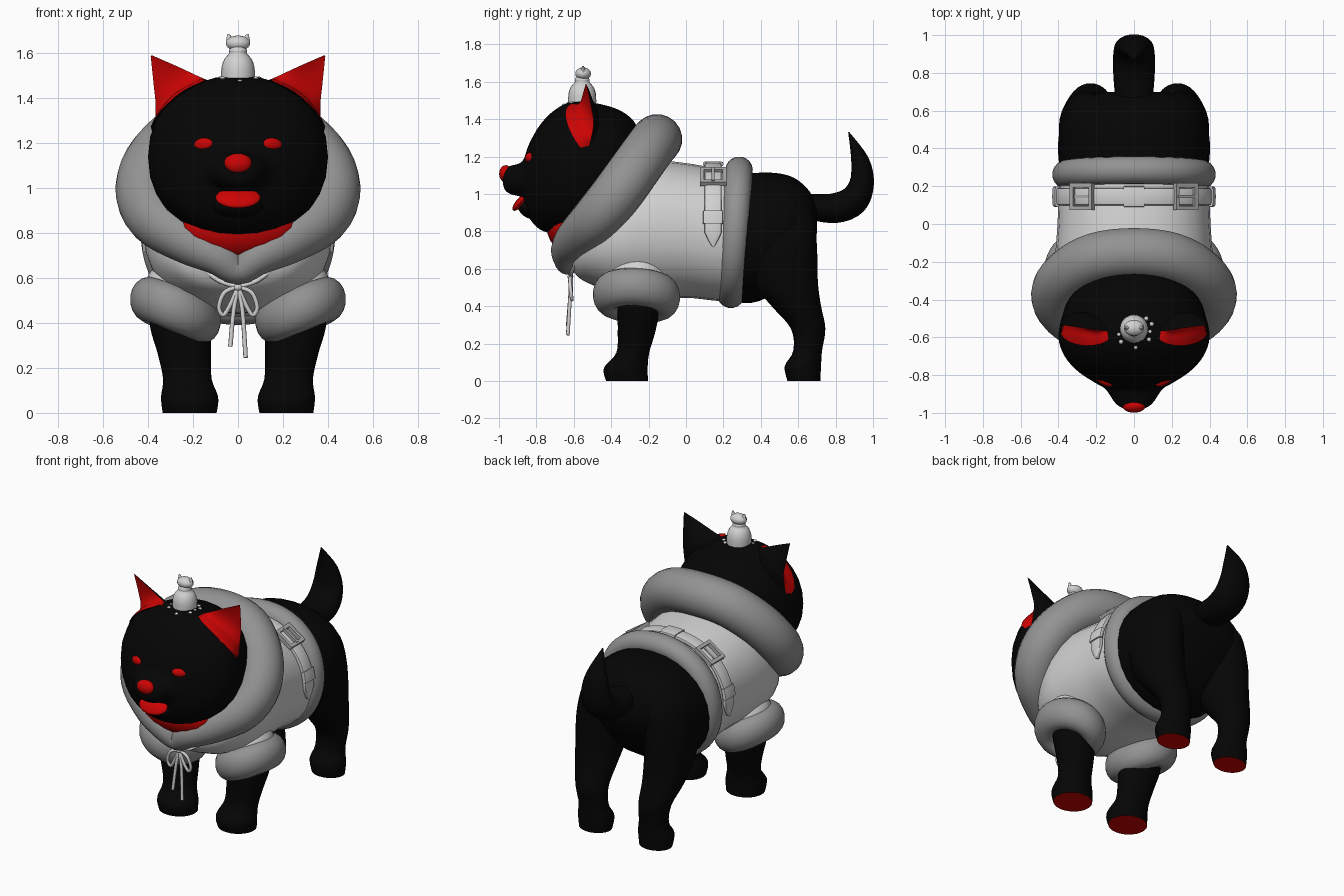
import bpy, bmesh, math
from mathutils import Vector, Matrix, Euler

if "Cube" in bpy.data.objects:
    bpy.data.objects.remove(bpy.data.objects["Cube"])

def material(name, rgb):
    m = bpy.data.materials.new(name)
    m.diffuse_color = (*rgb, 1)
    m.use_nodes = True
    m.node_tree.nodes["Principled BSDF"].inputs["Base Color"].default_value = m.diffuse_color
    return m

FUR = material("black fur", (0.0015, 0.0015, 0.0015))
RED = material("red", (0.6, 0.001, 0.001))
TRIM = material("grey trim", (0.29, 0.29, 0.29))
CLOTH = material("light cloth", (0.64, 0.64, 0.64))
METAL = material("grey metal", (0.42, 0.42, 0.42))
X, Y, Z = Vector((1, 0, 0)), Vector((0, 1, 0)), Vector((0, 0, 1))

def finish(name, bm, mats, angle=50):
    bmesh.ops.recalc_face_normals(bm, faces=bm.faces)
    me = bpy.data.meshes.new(name)
    bm.to_mesh(me)
    bm.free()
    for m in mats:
        me.materials.append(m)
    ob = bpy.data.objects.new(name, me)
    bpy.context.collection.objects.link(ob)
    bpy.ops.object.select_all(action='DESELECT')
    ob.select_set(True)
    bpy.context.view_layer.objects.active = ob
    bpy.ops.object.shade_smooth_by_angle(angle=math.radians(angle))
    return ob

def spline(pts, n, closed=False):
    """Smooth interpolation of number tuples."""
    c, out = len(pts), []
    for i in range(c if closed else c - 1):
        q = [pts[(i + k) % c] if closed else pts[min(max(i + k, 0), c - 1)] for k in (-1, 0, 1, 2)]
        for s in range(n):
            t = s / n
            out.append([0.5 * (2 * b + (d - a) * t + (2 * a - 5 * b + 4 * d - e) * t * t
                               + (3 * b - a - 3 * d + e) * t ** 3) for a, b, d, e in zip(*q)])
    return out if closed else out + [list(pts[-1])]

def skin(name, rings, mats, closed=False, paint=None):
    bm = bmesh.new()
    vs = [[bm.verts.new(p) for p in r] for r in rings]
    n = len(vs[0])
    for i in range(len(vs) if closed else len(vs) - 1):
        a, b = vs[i], vs[(i + 1) % len(vs)]
        for j in range(n):
            f = bm.faces.new((a[j], a[(j + 1) % n], b[(j + 1) % n], b[j]))
            f.material_index = paint(j) if paint else 0
    if not closed:
        bm.faces.new(vs[0]).material_index = len(mats) - 1 if not paint else 0
        bm.faces.new(vs[-1])
    return finish(name, bm, mats)

def tube(name, pts, mats, ref=X, axis=None, closed=False, n=4, seg=28, power=2.0):
    """Sweep along (x, y, z, radius along ref, other radius)."""
    p = spline(pts, n, closed)
    c, rings = len(p), []
    for i, q in enumerate(p):
        a, b = (p[i - 1], p[(i + 1) % c]) if closed else (p[max(i - 1, 0)], p[min(i + 1, c - 1)])
        t = axis or (Vector(b[:3]) - Vector(a[:3])).normalized()
        u = (ref - t * ref.dot(t)).normalized()
        v = t.cross(u)
        ring = []
        for k in range(seg):
            w = 2 * math.pi * k / seg
            cu, sv = math.cos(w), math.sin(w)
            ring.append(Vector(q[:3]) + u * math.copysign(abs(cu) ** (2 / power), cu) * max(q[3], .002)
                        + v * math.copysign(abs(sv) ** (2 / power), sv) * max(q[4], .002))
        rings.append(ring)
    return skin(name, rings, mats, closed)

def ball(name, loc, radii, mat, rot=(0, 0, 0), seg=24):
    bm = bmesh.new()
    bmesh.ops.create_uvsphere(bm, u_segments=seg, v_segments=seg // 2, radius=1)
    bm.transform(Matrix.Translation(loc) @ Euler(rot).to_matrix().to_4x4() @ Matrix.Diagonal((*radii, 1)))
    return finish(name, bm, [mat])

def along_y(name, rows, mat, power=2.0):
    return tube(name, [(0, y, z, rx, rz) for y, z, rx, rz in rows], [mat], axis=Y, power=power)

# Head with muzzle
HEAD = [(-.24, 1.18, .12, .12), (-.28, 1.17, .23, .22), (-.36, 1.16, .325, .29), (-.48, 1.14, .378, .345),
        (-.6, 1.137, .4, .36), (-.7, 1.118, .367, .332), (-.78, 1.09, .297, .28), (-.84, 1.07, .207, .195),
        (-.875, 1.075, .15, .1), (-.94, 1.075, .105, .075), (-.97, 1.08, .07, .055), (-.98, 1.085, .03, .02)]
along_y("head", HEAD, FUR, 2.15)
ball("lower_jaw", (0, -.82, .92), (.12, .08, .055), FUR, (-.3, 0, 0))
ball("tongue", (0, -.885, .957), (.1, .06, .022), RED, (.85, 0, 0))
ball("nose", (0, -.963, 1.108), (.062, .036, .046), RED)
ball("neck", (0, -.36, 1.0), (.36, .24, .27), FUR, (.7, 0, 0))
ball("collar_lining", (0, -.61, .825), (.27, .135, .145), RED)

def clear_head(p):
    """Push a point out to just above the head surface."""
    rows = spline(HEAD, 8)
    _, cz, rx, rz = min(rows, key=lambda r: abs(r[0] - p.y))
    d = ((abs(p.x) / rx) ** 2.15 + (abs(p.z - cz) / rz) ** 2.15) ** (1 / 2.15)
    k = max(1, 1.025 / d)
    return Vector((p.x * k, p.y, cz + (p.z - cz) * k))

# Eyes and ears
for s, side in ((1, "left"), (-1, "right")):
    ball("eye_" + side, (s * .155, -.828, 1.192), (.05, .026, .03), RED, (0, s * .12, s * .5))
    inner = spline([(.11, -.575, 1.468), (.18, -.562, 1.498), (.27, -.55, 1.54), (.385, -.535, 1.59)], 4)
    outer = spline([(.372, -.53, 1.215), (.366, -.495, 1.36), (.375, -.505, 1.46), (.388, -.532, 1.587)], 4)
    rings = []
    for i, (a, b) in enumerate(zip(inner, outer)):
        a, b, k = Vector(a), Vector(b), 1 - i / (len(inner) - 1)
        bulge = .1 * k ** 3 - .03 * k * (1 - k)
        ring = [a.lerp(b, j / 10) + Vector((.3 * j / 10, -.9, .4)) * bulge
                * max(0, math.sin(math.pi * j / 10)) ** .5 for j in range(11)]
        ring = [clear_head(p) if 0 < j < 10 else p for j, p in enumerate(ring)]
        ring += [b.lerp(a, j / 10) + Vector((-.25, .95, .1)) * .09 * k
                 * math.sin(math.pi * j / 10) ** .7 for j in range(1, 10)]
        rings.append([Vector((s * p.x, p.y, p.z)) for p in ring])
    skin("ear_" + side, rings, [FUR, RED], paint=lambda j: 1 if j < 10 else 0)

# Hindquarters and tail
along_y("hindquarters", [(.15, .77, .37, .33), (.35, .765, .4, .347), (.48, .795, .396, .317), (.58, .83, .36, .255),
                         (.66, .855, .27, .16), (.7, .86, .15, .07)], FUR, 2.15)
tube("tail", [(0, .58, .95, .08, .06), (0, .68, .93, .1, .07), (0, .8, .925, .11, .08), (0, .895, .965, .11, .08),
              (0, .94, 1.06, .1, .065), (0, .93, 1.18, .07, .048), (0, .87, 1.33, .003, .003)], [FUR])

# Legs with red soles
for s, side in ((1, "left"), (-1, "right")):
    rows = [(.215, -.315, 0, .12, .112), (.215, -.322, .07, .127, .117), (.225, -.285, .15, .108, .088),
            (.238, -.265, .26, .118, .1), (.255, -.255, .38, .135, .113), (.26, -.26, .5, .13, .12)]
    tube("front_leg_" + side, [(s * r[0], *r[1:]) for r in rows], [FUR, RED], axis=Z)
    rows = [(.22, .63, 0, .105, .088), (.22, .625, .08, .115, .097), (.22, .65, .16, .096, .077),
            (.23, .653, .28, .103, .092), (.245, .59, .4, .125, .132), (.25, .53, .53, .142, .175),
            (.25, .5, .72, .145, .2), (.23, .5, .9, .12, .18), (.2, .5, 1.0, .06, .1)]
    tube("hind_leg_" + side, [(s * r[0], *r[1:]) for r in rows], [FUR, RED], axis=Z)

# Jacket body, sleeves and cuffs
along_y("jacket", [(-.62, .675, .1, .06), (-.57, .7, .25, .15), (-.48, .745, .35, .24), (-.35, .79, .41, .335),
                   (-.2, .81, .418, .37), (0, .805, .405, .36), (.15, .785, .4, .355), (.27, .775, .395, .355)],
        CLOTH, 2.2)
for s, side in ((1, "left"), (-1, "right")):
    tube("sleeve_" + side, [(s * .27, -.26, .42, .14, .17), (s * .265, -.26, .54, .148, .175),
                            (s * .25, -.26, .62, .145, .14), (s * .2, -.26, .74, .1, .1)], [CLOTH], axis=Z)
    cuff = []
    for k in range(12):
        w = math.tau * k / 12
        c, d = math.cos(w), math.sin(w)
        cuff.append((s * (.278 + .12 * c), -.265 + .152 * d, .456 + .048 * c - .008 * d, .1, .082))
    tube("cuff_" + side, cuff, [TRIM], ref=Z, closed=True, seg=18)

# Fur trims around waist and hood
waist = []
for k in range(16):
    w = math.tau * k / 16
    c, d = math.cos(w), math.sin(w)
    waist.append((.363 * math.copysign(abs(c) ** .93, c), .262 + .022 * d, .795 + .335 * math.copysign(abs(d) ** .93, d),
                  .073, .07))
tube("waist_trim", waist, [TRIM], ref=Y, closed=True, seg=18)
half = [(.2, -.18, 1.262, .135), (.35, -.265, 1.145, .135), (.41, -.37, 1.0, .135), (.365, -.48, .87, .128),
        (.22, -.585, .768, .108), (.09, -.638, .697, .085)]
loop = [(0, -.155, 1.292, .135)] + half + [(0, -.632, .637, .068)] + [(-a, *r) for a, *r in reversed(half)]
tube("hood_trim", [(*p, p[3]) for p in loop], [TRIM], ref=Vector((0, -.7, .7)), closed=True, seg=20)

# Belt strap over the back, following the jacket section
def on_body(deg, lift=0.0):
    w = math.radians(deg)
    c, d = math.sin(w), math.cos(w)
    return Vector(((.402 + lift) * math.copysign(abs(c) ** .91, c), .145,
                   .785 + (.358 + lift) * math.copysign(abs(d) ** .91, d)))

def strap(name, a, b, width, lift, mat, taper=False):
    pts = []
    for i in range(41):
        t = i / 40
        wide = width * (min(1, .1 + min(t, 1 - t) * 19) if taper else 1)
        pts.append((*on_body(a + (b - a) * t, lift), wide, .014))
    tube(name, pts, [mat], ref=Y, n=1, seg=12, power=4)

def box(bm, m, size, off):
    bmesh.ops.create_cube(bm, size=1, matrix=m @ Matrix.Translation(off) @ Matrix.Diagonal((*size, 1)))

strap("belt_strap", -99, 99, .046, .012, CLOTH, True)
strap("belt_centre_loop", -6, 6, .055, .018, CLOTH)
for s, side in ((1, "left"), (-1, "right")):
    strap("belt_loop_" + side, s * 73, s * 83, .054, .02, CLOTH)
    p = on_body(s * 38, .026)
    t = (on_body(s * 41, .026) - on_body(s * 35, .026)).normalized()
    m = Matrix((t, Y, t.cross(Y))).transposed().to_4x4()
    m.translation = p
    bm = bmesh.new()
    for e in (-1, 1):
        box(bm, m, (.022, .14, .025), (e * .06, 0, 0))
        box(bm, m, (.14, .022, .025), (0, e * .06, 0))
    box(bm, m, (.12, .016, .02), (0, 0, .008))
    finish("buckle_" + side, bm, [METAL], 30)

# Drawstring bow
def cord(name, pts):
    tube(name, [(*p, .01, .01) for p in pts], [CLOTH], ref=Vector((.1, 1, .05)), seg=8, n=5)

for s, side in ((1, "left"), (-1, "right")):
    cord("cord_" + side, [(s * .15, -.585, .635), (s * .08, -.61, .585), (0, -.615, .56)])
    cord("bow_" + side, [(0, -.615, .56), (s * .06, -.62, .535), (s * .085, -.615, .47), (s * .065, -.61, .435),
                         (s * .035, -.615, .48), (0, -.615, .56)])
    cord("cord_end_" + side, [(0, -.615, .56), (s * .02, -.62, .45), (s * .034, -.632, .27 - s * .025)])
ball("bow_knot", (0, -.618, .558), (.02, .016, .016), CLOTH, seg=12)

# Topper: small bell with an eared head, and droplets around it
tube("topper_base", [(0, -.555, 1.47, .075, .075), (0, -.555, 1.53, .074, .074), (0, -.555, 1.57, .062, .062),
                     (0, -.555, 1.597, .04, .04), (0, -.555, 1.61, .04, .04), (0, -.555, 1.63, .03, .03)],
     [CLOTH], axis=Z, seg=20)
ball("topper_head", (0, -.55, 1.643), (.054, .042, .034), CLOTH)
for s, side in ((1, "left"), (-1, "right")):
    tube("topper_ear_" + side, [(s * .033, -.55, 1.65, .021, .016), (s * .043, -.55, 1.685, .004, .004)],
         [CLOTH], axis=Z, n=1, seg=8)
for k in range(9):
    w = math.radians(200 + k * 25)
    r = .085 + .012 * (k % 2)
    ball("droplet_%d" % k, (r * math.cos(w), -.555 + r * math.sin(w), 1.487 - .012 * (k in (2, 3, 4))),
         (.012, .012, .008), CLOTH, seg=8)
